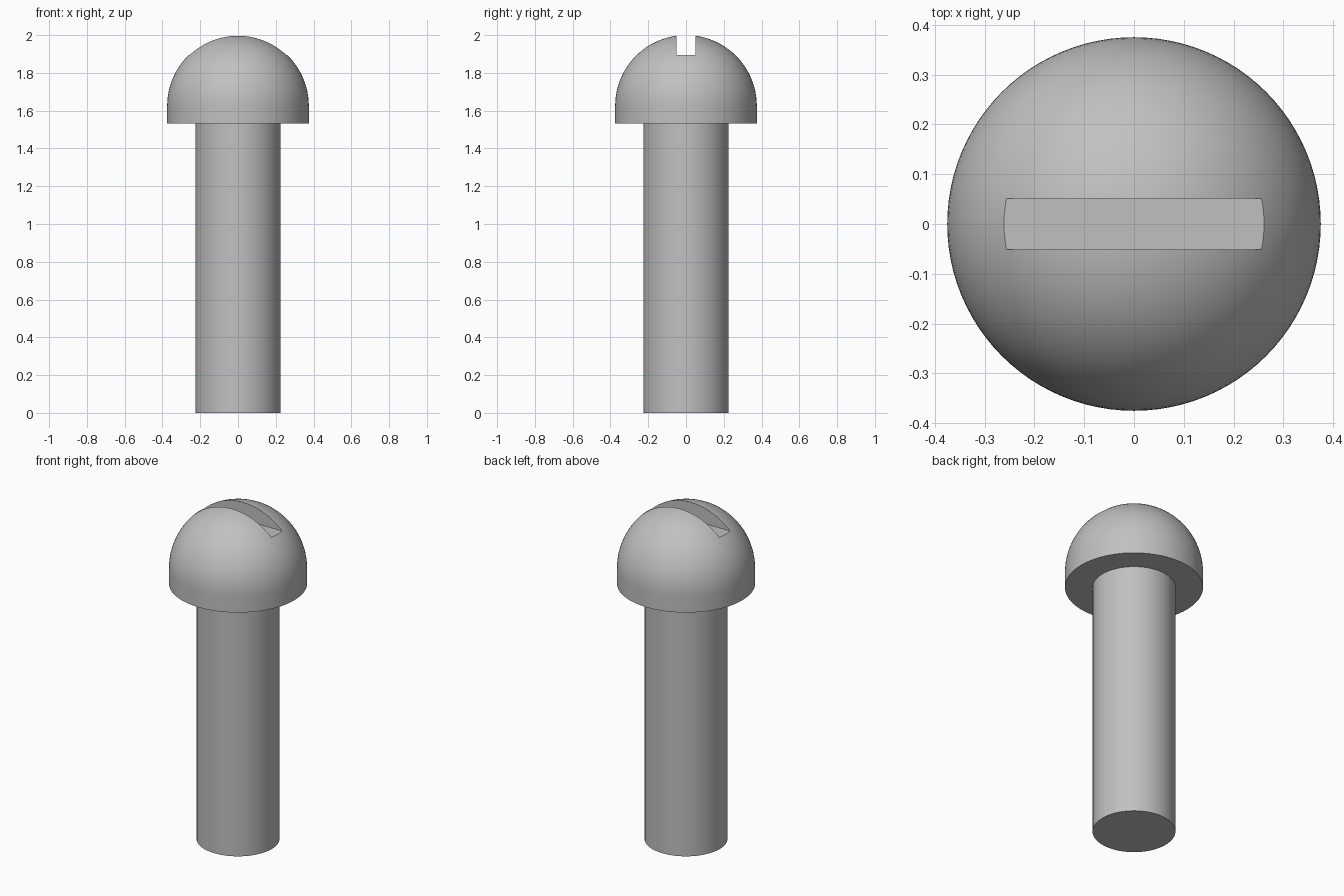
import bpy
import bmesh
from math import sin, cos, pi, radians

cube = bpy.data.objects.get("Cube")
if cube:
    bpy.data.objects.remove(cube, do_unlink=True)

HEIGHT = 2.0
HEAD_R = 0.375
SHANK_R = 0.225
HEAD_BASE = 1.531
DOME_Z = HEIGHT - HEAD_R
SLOT_HALF = 0.051
SLOT_FLOOR = 1.894
SEGMENTS = 96
RINGS = 24

steel = bpy.data.materials.new("grey_steel")
steel.use_nodes = True
colour = (0.53, 0.53, 0.53, 1)
steel.diffuse_color = colour
steel.node_tree.nodes["Principled BSDF"].inputs["Base Color"].default_value = colour


def add_object(name, bm):
    mesh = bpy.data.meshes.new(name)
    bmesh.ops.recalc_face_normals(bm, faces=bm.faces)
    bm.to_mesh(mesh)
    bm.free()
    mesh.materials.append(steel)
    obj = bpy.data.objects.new(name, mesh)
    bpy.context.collection.objects.link(obj)
    return obj


# Turned body: shank, flat underside, short rim and hemispherical dome
profile = [(0, 0), (SHANK_R, 0), (SHANK_R, HEAD_BASE), (HEAD_R, HEAD_BASE)]
for i in range(RINGS):
    a = pi / 2 * i / RINGS
    profile.append((HEAD_R * cos(a), DOME_Z + HEAD_R * sin(a)))
profile.append((0, HEIGHT))

bm = bmesh.new()
points = [bm.verts.new((r, 0, z)) for r, z in profile]
edges = [bm.edges.new(pair) for pair in zip(points, points[1:])]
bmesh.ops.spin(bm, geom=points + edges, cent=(0, 0, 0), axis=(0, 0, 1),
               angle=2 * pi, steps=SEGMENTS)
bmesh.ops.remove_doubles(bm, verts=bm.verts, dist=0.0001)
screw = add_object("slotted_screw", bm)

# Driver slot cut straight across the dome along x
bm = bmesh.new()
bmesh.ops.create_cube(bm, size=1)
for v in bm.verts:
    v.co.x *= 2
    v.co.y *= 2 * SLOT_HALF
    v.co.z += SLOT_FLOOR + 0.5
cutter = add_object("slot_cutter", bm)
cutter.hide_render = True

cut = screw.modifiers.new("slot", 'BOOLEAN')
cut.operation = 'DIFFERENCE'
cut.solver = 'EXACT'
cut.object = cutter

bpy.ops.object.select_all(action='DESELECT')
screw.select_set(True)
bpy.context.view_layer.objects.active = screw
bpy.ops.object.modifier_apply(modifier=cut.name)
bpy.data.objects.remove(cutter, do_unlink=True)
bpy.ops.object.shade_smooth_by_angle(angle=radians(30))
